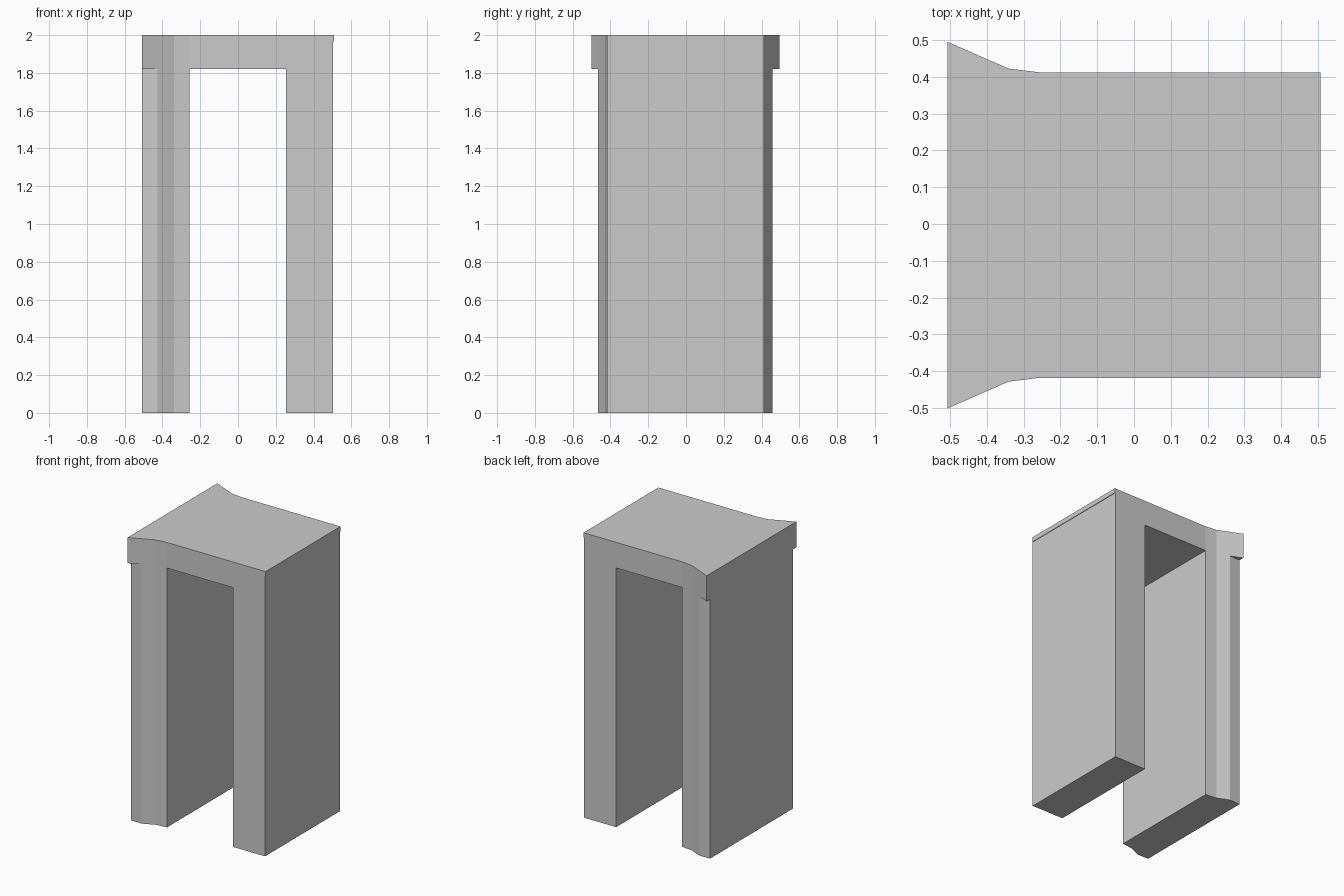
import bpy, bmesh

if "Cube" in bpy.data.objects:
    bpy.data.objects.remove(bpy.data.objects["Cube"])

YC = -0.003          # slight centre offset in y
Z_SOFFIT, Z_TOP = 1.82, 2.0


def mirrored(half):
    """Closed outline from the back half (x, y), listed left to right."""
    back = [(x, y + YC) for x, y in half]
    front = [(x, -y + YC) for x, y in half]
    return front + back[::-1]


def add_face(bm, pts, z):
    return bm.faces.new([bm.verts.new((x, y, z)) for x, y in pts])


def prism(name, outline, z0, z1, bottom=True, top=True, extra=()):
    bm = bmesh.new()
    lo = [bm.verts.new((x, y, z0)) for x, y in outline]
    hi = [bm.verts.new((x, y, z1)) for x, y in outline]
    n = len(outline)
    for i in range(n):
        j = (i + 1) % n
        bm.faces.new((lo[i], lo[j], hi[j], hi[i]))
    if bottom:
        bm.faces.new(lo[::-1])
    if top:
        bm.faces.new(hi)
    # downward facing ledges
    for pts in extra:
        f = add_face(bm, pts, z0)
        f.normal_update()
        if f.normal.z > 0:
            f.normal_flip()
    bmesh.ops.remove_doubles(bm, verts=bm.verts, dist=1e-5)
    mesh = bpy.data.meshes.new(name)
    bm.to_mesh(mesh)
    bm.free()
    obj = bpy.data.objects.new(name, mesh)
    bpy.context.collection.objects.link(obj)
    return obj


# Legs: the left one widens towards its outer side
prism("left_leg", mirrored([(-0.507, 0.459), (-0.425, 0.462), (-0.34, 0.425), (-0.258, 0.415)]),
      0, Z_SOFFIT, top=False)
prism("right_leg", mirrored([(0.254, 0.415), (0.503, 0.415)]), 0, Z_SOFFIT, top=False)

# Lintel with flared end, soffit over the opening and two small ledges
soffit = mirrored([(-0.258, 0.415), (0.254, 0.415)])
ledges = [[(-0.425, s * 0.462 + YC), (-0.507, s * 0.498 + YC), (-0.507, s * 0.459 + YC)]
          for s in (-1, 1)]
prism("lintel", mirrored([(-0.507, 0.498), (-0.425, 0.462), (-0.34, 0.425),
                          (-0.258, 0.415), (0.254, 0.415), (0.503, 0.415)]),
      Z_SOFFIT, Z_TOP, bottom=False, extra=[soffit] + ledges)

# Thin lip along the top of the right side
prism("top_lip", mirrored([(0.503, 0.415), (0.507, 0.415)]), 1.967, Z_TOP)
